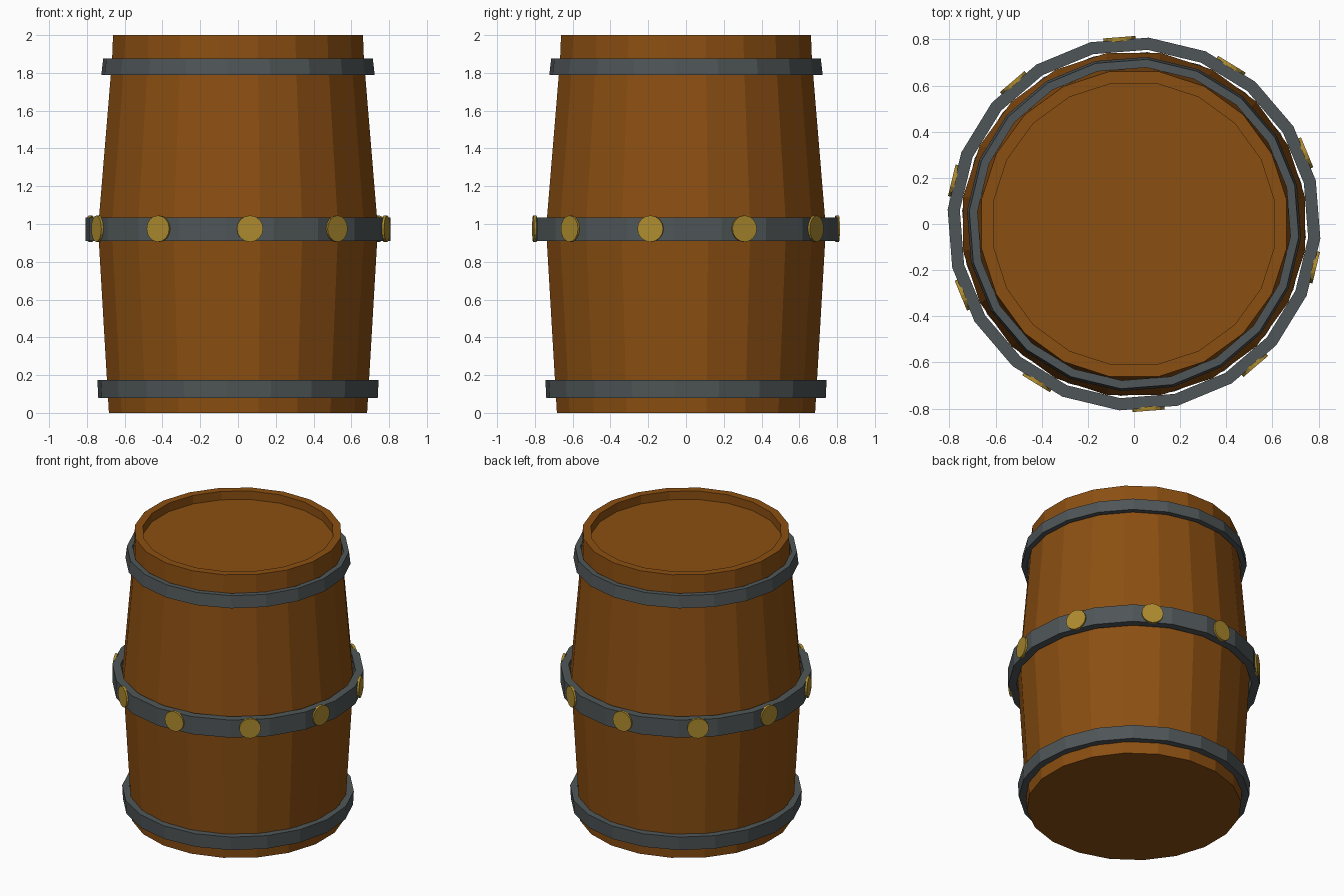
import bpy, bmesh, math
from mathutils import Matrix

if "Cube" in bpy.data.objects:
    bpy.data.objects.remove(bpy.data.objects["Cube"])

SIDES = 20


def material(name, rgb):
    m = bpy.data.materials.new(name)
    m.diffuse_color = (*rgb, 1.0)
    m.use_nodes = True
    m.node_tree.nodes["Principled BSDF"].inputs["Base Color"].default_value = m.diffuse_color
    return m


wood = material("brown wood", (0.26, 0.078, 0.006))
iron = material("dark iron", (0.078, 0.092, 0.096))
brass = material("brass", (0.42, 0.26, 0.028))


def finish(name, bm, mat):
    bmesh.ops.recalc_face_normals(bm, faces=bm.faces)
    me = bpy.data.meshes.new(name)
    bm.to_mesh(me)
    bm.free()
    me.materials.append(mat)
    ob = bpy.data.objects.new(name, me)
    bpy.context.collection.objects.link(ob)
    return ob


def lathe(name, profile, phase, mat, closed=False):
    """Spin (radius, z) points; open profiles are capped at both ends."""
    bm = bmesh.new()
    rings = []
    for r, z in profile:
        ring = []
        for i in range(SIDES):
            a = math.radians(phase + 360 * i / SIDES)
            ring.append(bm.verts.new((r * math.cos(a), r * math.sin(a), z)))
        rings.append(ring)
    pairs = list(zip(rings, rings[1:]))
    if closed:
        pairs.append((rings[-1], rings[0]))
    for lo, hi in pairs:
        for i in range(SIDES):
            j = (i + 1) % SIDES
            bm.faces.new((lo[i], lo[j], hi[j], hi[i]))
    if not closed:
        bm.faces.new(rings[0])
        bm.faces.new(rings[-1])
    return finish(name, bm, mat)


# Barrel body with a recessed lid
lathe("barrel_body", [(0.692, 0), (0.75, 0.975), (0.675, 1.87), (0.67, 2.0),
                      (0.617, 2.0), (0.617, 1.94)], 9, wood)

# Three iron hoops: name, z range, outer radius low/high, inner radius low/high
for name, z0, z1, o0, o1, i0, i1 in (
        ("bottom_hoop", 0.08, 0.175, 0.742, 0.747, 0.695, 0.70),
        ("middle_hoop", 0.91, 1.035, 0.81, 0.81, 0.757, 0.757),
        ("top_hoop", 1.79, 1.875, 0.726, 0.716, 0.69, 0.68)):
    lathe(name, [(o0, z0), (o1, z1), (i1, z1), (i0, z0)], -4.5, iron, True)

# Brass studs on every second face of the middle hoop
for k in range(10):
    bm = bmesh.new()
    turn = (Matrix.Rotation(math.radians(-13.5 + 36 * k), 4, 'Z')
            @ Matrix.Translation((0.803, 0, 0.975))
            @ Matrix.Rotation(math.pi / 2, 4, 'Y'))
    bmesh.ops.create_cone(bm, cap_ends=True, segments=16, radius1=0.07,
                          radius2=0.07, depth=0.018, matrix=turn)
    finish(f"stud_{k + 1}", bm, brass)
